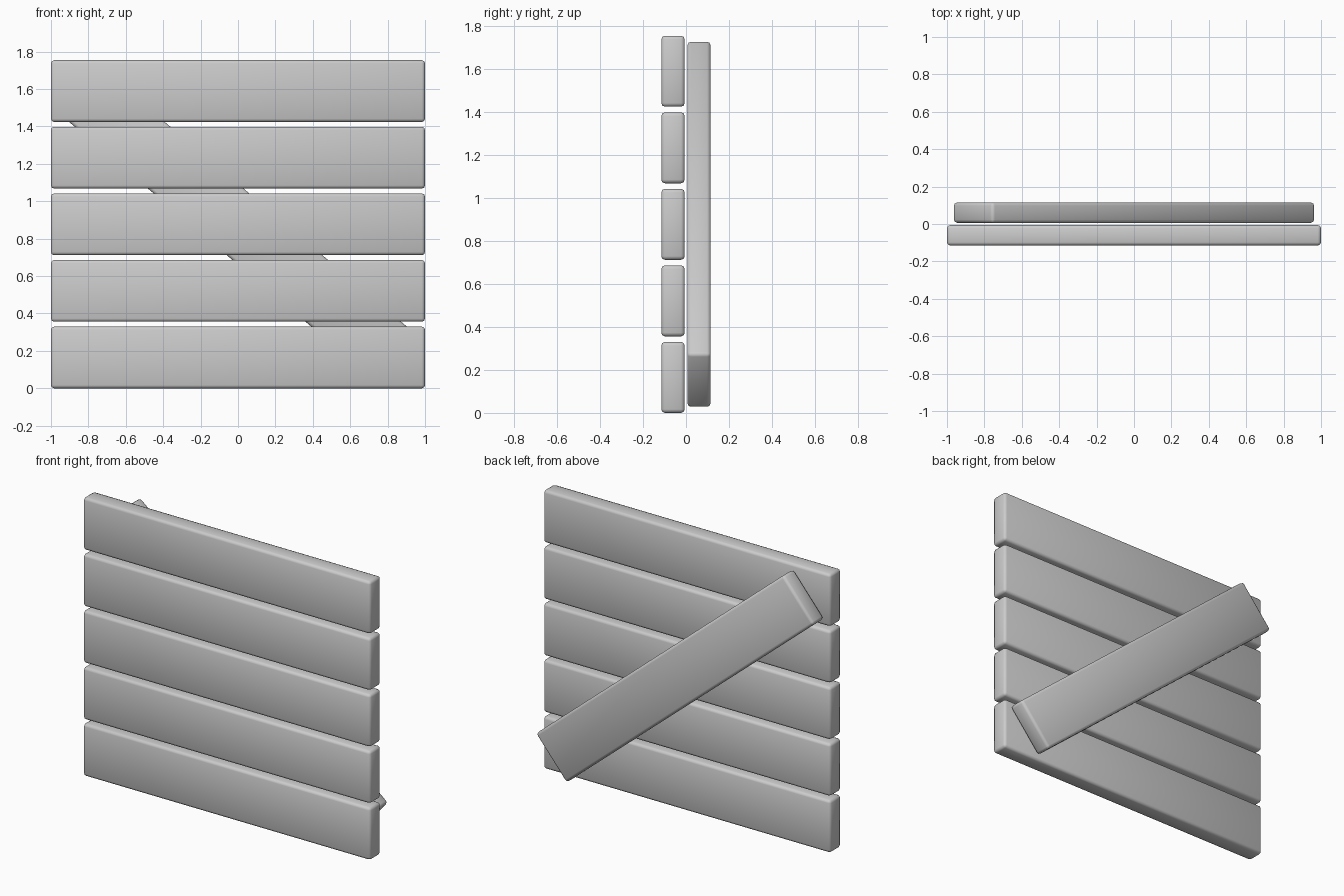
import bpy, bmesh, math

if "Cube" in bpy.data.objects:
    bpy.data.objects.remove(bpy.data.objects["Cube"])

THICK = 0.109
HEIGHT = 0.33
PITCH = 0.356


def board(name, length, loc, angle=0.0):
    """Rounded-edge plank, rotated about the y axis."""
    bm = bmesh.new()
    bmesh.ops.create_cube(bm, size=1)
    bmesh.ops.scale(bm, vec=(length, THICK, HEIGHT), verts=bm.verts)
    bmesh.ops.bevel(bm, geom=bm.edges[:], offset=0.017, segments=2,
                    profile=0.5, affect='EDGES')
    for f in bm.faces:
        f.smooth = True
    me = bpy.data.meshes.new(name)
    bm.to_mesh(me)
    bm.free()
    ob = bpy.data.objects.new(name, me)
    ob.location = loc
    ob.rotation_euler = (0, angle, 0)
    bpy.context.collection.objects.link(ob)
    return ob


# Five horizontal front planks
for i in range(5):
    board(f"front_plank_{i + 1}", 2.0, (0, -0.0605, HEIGHT / 2 + i * PITCH))

# Diagonal brace behind, from upper left to lower right (front view)
board("diagonal_brace", 2.26, (0, 0.0605, HEIGHT / 2 + 2 * PITCH), math.radians(40.2))
